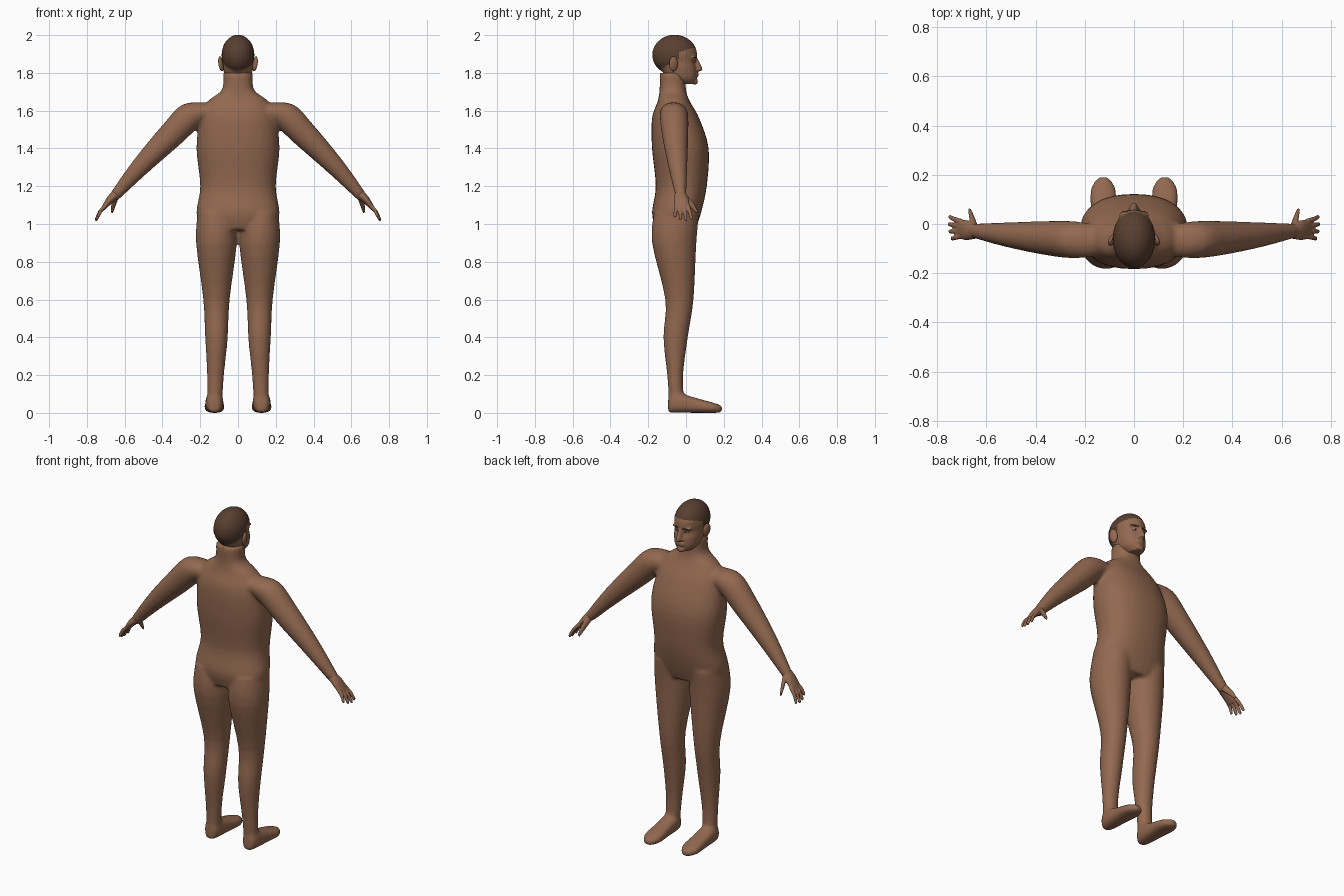
import bpy, bmesh
from math import cos, sin, pi, copysign
from mathutils import Vector, Matrix
from mathutils.bvhtree import BVHTree

default_cube = bpy.data.objects.get("Cube")
if default_cube:
    bpy.data.objects.remove(default_cube)


def material(name, red, green, blue):
    mat = bpy.data.materials.new(name)
    mat.use_nodes = True
    mat.diffuse_color = (red, green, blue, 1)
    shader = mat.node_tree.nodes["Principled BSDF"]
    shader.inputs["Base Color"].default_value = mat.diffuse_color
    shader.inputs["Roughness"].default_value = 0.7
    return mat


skin = material("skin", 0.29, 0.14, 0.08)
hair = material("dark brown hair", 0.1, 0.05, 0.03)
eye_white = material("eye white", 0.5, 0.5, 0.4)
iris_dark = material("dark iris", 0.03, 0.02, 0.01)

X, Y, Z = Vector((1, 0, 0)), Vector((0, 1, 0)), Vector((0, 0, 1))
SIDES = {"left": 1, "right": -1}


def spline(rows, steps=4):
    """Smooth curve through a few rows of numbers."""
    rows = [Vector(row) for row in rows]
    padded = [rows[0]] + rows + [rows[-1]]
    smooth = []
    for before, start, end, after in zip(padded, padded[1:], padded[2:], padded[3:]):
        leave, arrive = (end - before) / 2, (after - start) / 2
        for step in range(steps):
            t = step / steps
            ease = t * t * (3 - 2 * t)
            smooth.append(start.lerp(end, ease)
                          + leave * t * (1 - t) ** 2 - arrive * t * t * (1 - t))
    return smooth + [rows[-1]]


def loft(bm, sections, u, v, power=2, sides=32):
    """Closed tube through sections of (centre, radius along u, radius along v)."""
    def rounded(value):
        return copysign(abs(value) ** (2 / power), value)

    angles = [2 * pi * i / sides for i in range(sides)]
    rings = [[bm.verts.new(Vector(centre) + u * a * rounded(cos(t)) + v * b * rounded(sin(t)))
              for t in angles] for centre, a, b in sections]
    for low, high in zip(rings, rings[1:]):
        for i in range(sides):
            bm.faces.new((low[i - 1], low[i], high[i], high[i - 1]))
    bm.faces.new(rings[0])
    bm.faces.new(rings[-1])


def column(bm, rows, place=lambda z: 0, power=2):
    """Upright tube from rows of (height, back, front, half width)."""
    loft(bm, [((place(z), (back + front) / 2, z), width, (front - back) / 2)
              for z, back, front, width in spline(rows)], X, Y, power)


def ball(bm, centre, radii, turn=Matrix.Identity(4)):
    shape = Matrix.Translation(centre) @ turn @ Matrix.Diagonal((*radii, 1))
    bmesh.ops.create_uvsphere(bm, u_segments=24, v_segments=16, radius=1, matrix=shape)


def finish(name, bm, *materials, voxel=None, smooth=4):
    """Turn a bmesh into an object, optionally fusing its shells together."""
    bmesh.ops.recalc_face_normals(bm, faces=bm.faces)
    mesh = bpy.data.meshes.new(name)
    bm.to_mesh(mesh)
    bm.free()
    obj = bpy.data.objects.new(name, mesh)
    bpy.context.collection.objects.link(obj)
    if voxel:
        fuse = obj.modifiers.new("fuse", "REMESH")
        fuse.mode, fuse.voxel_size = "VOXEL", voxel
        soften = obj.modifiers.new("soften", "SMOOTH")
        soften.factor, soften.iterations = 0.5, smooth
        depsgraph = bpy.context.evaluated_depsgraph_get()
        obj.data = bpy.data.meshes.new_from_object(obj.evaluated_get(depsgraph))
        obj.modifiers.clear()
    obj.data.materials.clear()
    for mat in materials:
        obj.data.materials.append(mat)
    for face in obj.data.polygons:
        face.use_smooth = True
        face.material_index = 0
    return obj


# Body: torso and neck, with arms, legs and feet fused on
torso = [(0.97, -0.16, 0.05, 0.19), (1.06, -0.18, 0.08, 0.22), (1.2, -0.16, 0.11, 0.2),
         (1.4, -0.18, 0.12, 0.22), (1.56, -0.18, 0.07, 0.2), (1.65, -0.15, 0.02, 0.16),
         (1.71, -0.14, 0, 0.085), (1.8, -0.14, 0, 0.08)]
leg = [(0.05, -0.09, -0.01, 0.04), (0.2, -0.1, -0.015, 0.045), (0.4, -0.12, 0.01, 0.06),
       (0.6, -0.11, 0.04, 0.07), (0.9, -0.18, 0.055, 0.108), (1.06, -0.17, 0.07, 0.1)]
arm = [(0.12, 1.6, 0.06), (0.24, 1.58, 0.075), (0.35, 1.475, 0.07),
       (0.52, 1.3, 0.05), (0.66, 1.14, 0.028)]  # out, height, radius
foot = [(-0.095, 0.08, 0.025), (-0.06, 0.11, 0.045), (0.05, 0.08, 0.05),
        (0.14, 0.055, 0.052), (0.19, 0.04, 0.02)]  # forward, top, half width

bm = bmesh.new()
column(bm, torso, power=2.3)
for side in SIDES.values():
    column(bm, leg, place=lambda z: side * max(0.114, 0.125 - 0.03 * z))
    loft(bm, [((side * out, 0.1 * out * out - 0.07, z), radius, radius)
              for out, z, radius in spline(arm)], Vector((side, 0, 1)).normalized(), Y)
    loft(bm, [((side * 0.125, y, top / 2), width, top / 2)
              for y, top, width in spline(foot)], X, Z, power=2.5)
finish("body", bm, skin, voxel=0.01, smooth=8)

# Hands: palm, four tapering fingers and a thumb
palm = [(0.645, -0.03, 1.16, 0.025, 0.03), (0.68, -0.025, 1.125, 0.02, 0.04),
        (0.715, -0.02, 1.08, 0.011, 0.04)]
thumb = [(0.645, -0.015, 1.15, 0.017), (0.66, 0.03, 1.1, 0.014), (0.668, 0.06, 1.06, 0.007)]
for label, side in SIDES.items():
    bm = bmesh.new()
    across = Vector((side * 0.75, 0, 0.66))
    loft(bm, [((side * x, y, z), thick, wide)
              for x, y, z, thick, wide in spline(palm)], across, Y)
    for i in range(4):
        reach = 0.1 - 0.006 * (i - 1) ** 2
        knuckle = Vector((side * 0.7, 0.01 - 0.02 * i, 1.1))
        tip = knuckle + Vector((side * 0.54 * reach, 0.02 - 0.01 * i, -0.84 * reach))
        finger = []
        for part, radius in ((0, 0.011), (0.5, 0.01), (0.9, 0.009), (1, 0.005)):
            bend = across * 0.007 * sin(pi * part)
            finger.append((knuckle.lerp(tip, part) + bend, radius, radius))
        loft(bm, finger, across, Y, sides=12)
    loft(bm, [((side * x, y, z), radius, radius) for x, y, z, radius in spline(thumb)],
         across, Vector((0, 0.75, 0.66)), sides=12)
    finish(label + "_hand", bm, skin, voxel=0.004)

# Head: skull, face, nose, chin, lips, brow ridges and nostrils fused
face_rows = [(1.74, -0.06, 0.045, 0.035), (1.77, -0.1, 0.057, 0.065),
             (1.82, -0.13, 0.056, 0.078), (1.86, -0.14, 0.047, 0.08),
             (1.92, -0.13, 0.052, 0.08)]
nose = [(1.808, 0.02, 0.07, 0.014), (1.82, 0.02, 0.088, 0.018), (1.88, 0.02, 0.06, 0.01)]
bm = bmesh.new()
ball(bm, (0, -0.06, 1.895), (0.087, 0.119, 0.107))
column(bm, face_rows, power=2.2)
column(bm, nose)
ball(bm, (0, 0.05, 1.754), (0.026, 0.013, 0.016))
for lip_height in (1.783, 1.795):
    ball(bm, (0, 0.054, lip_height), (0.027, 0.013, 0.006))
for side in SIDES.values():
    ball(bm, (side * 0.034, 0.037, 1.882), (0.027, 0.015, 0.008))
    ball(bm, (side * 0.014, 0.06, 1.816), (0.009, 0.01, 0.008))
head = finish("head", bm, skin, hair, voxel=0.0045)


def hairline(y):
    """Height where hair begins: low at the nape, stepping up past the sideburn."""
    return 1.9 + 0.6 * y if y < -0.04 else 1.92 + 0.3 * y


for face in head.data.polygons:
    face.material_index = int(face.center.z > hairline(face.center.y))

surface = BVHTree.FromPolygons([vert.co for vert in head.data.vertices],
                               [tuple(face.vertices) for face in head.data.polygons])


def on_face(x, z):
    return surface.ray_cast(Vector((x, 1, z)), -Y)[0]


# Ears, eyes and eyebrows sit on the head surface
for label, side in SIDES.items():
    bm = bmesh.new()
    flare = Matrix.Rotation(side * 0.15, 4, "Y") @ Matrix.Rotation(side * 0.35, 4, "Z")
    ball(bm, (side * 0.09, -0.066, 1.848), (0.012, 0.024, 0.04), flare)
    finish(label + "_ear", bm, skin)

    socket = on_face(side * 0.032, 1.861)
    turn = Matrix.Rotation(-side * 0.3, 4, "Z")
    bm = bmesh.new()
    ball(bm, socket, (0.013, 0.006, 0.0055), turn)
    finish(label + "_eye", bm, eye_white)
    bm = bmesh.new()
    ball(bm, socket + Y * 0.0045, (0.005, 0.003, 0.005), turn)
    finish(label + "_iris", bm, iris_dark)

    bm = bmesh.new()
    brow = spline([(0.014, 0.003), (0.035, 0.004), (0.055, 0.001)])
    loft(bm, [(on_face(side * out, 1.881), 0.003, height) for out, height in brow],
         Y, Z, sides=10)
    finish(label + "_eyebrow", bm, hair)
